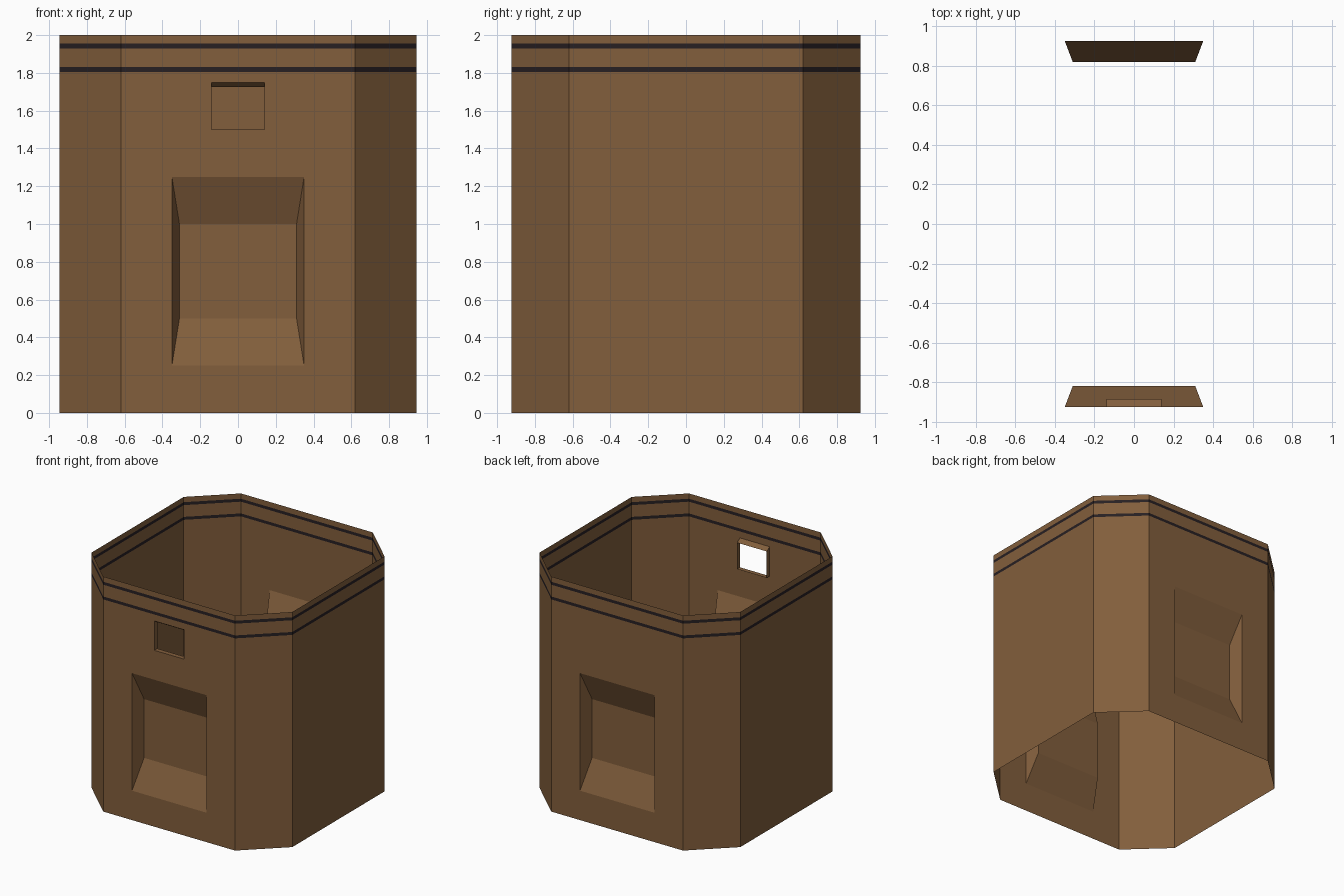
import bpy, bmesh
from mathutils import Vector, Matrix

if "Cube" in bpy.data.objects:
    bpy.data.objects.remove(bpy.data.objects["Cube"])


def material(name, col):
    m = bpy.data.materials.new(name)
    m.diffuse_color = (*col, 1)
    m.use_nodes = True
    m.node_tree.nodes["Principled BSDF"].inputs["Base Color"].default_value = m.diffuse_color
    return m


BROWN = material("brown wood", (0.223, 0.112, 0.045))
DARK = material("dark band", (0.020, 0.014, 0.016))

W, D = 0.945, 0.925          # half width and half depth
C = 0.62                     # where the corner cuts begin
BANDS = [(1.805, 1.83), (1.93, 1.955)]
LEVELS = [0, 1.805, 1.83, 1.93, 1.955, 2]


def panel(bm, a, b, holes=()):
    """Outward-facing wall from a to b; holes are (half width, z0, z1)."""
    a, b = Vector((*a, 0)), Vector((*b, 0))
    half = (b - a).length / 2
    us = sorted({-half, half} | {s * h[0] for h in holes for s in (-1, 1)})
    zs = sorted(set(LEVELS) | {z for h in holes for z in h[1:]})
    mid, d = (a + b) / 2, (b - a).normalized()
    for u0, u1 in zip(us, us[1:]):
        for z0, z1 in zip(zs, zs[1:]):
            u, z = (u0 + u1) / 2, (z0 + z1) / 2
            if any(abs(u) < h and lo < z < hi for h, lo, hi in holes):
                continue
            f = bm.faces.new([bm.verts.new(mid + d * p + Vector((0, 0, q)))
                              for p, q in ((u0, z0), (u1, z0), (u1, z1), (u0, z1))])
            f.material_index = int(any(lo < z < hi for lo, hi in BANDS))


def recess(bm, outer, inner, y_in, closed, turn):
    """Sloped pocket in the front wall; turn rotates it to the back."""
    def ring(r, y):
        h, lo, hi = r
        return [bm.verts.new(turn @ Vector(p)) for p in
                ((-h, y, lo), (h, y, lo), (h, y, hi), (-h, y, hi))]
    o, i = ring(outer, -D), ring(inner, y_in)
    for k in range(4):
        n = (k + 1) % 4
        bm.faces.new((o[k], o[n], i[n], i[k]))
    if closed:
        bm.faces.new(i)


def finish(bm, name):
    bmesh.ops.remove_doubles(bm, verts=bm.verts, dist=0.0001)
    me = bpy.data.meshes.new(name)
    bm.to_mesh(me)
    bm.free()
    me.materials.append(BROWN)
    me.materials.append(DARK)
    bpy.context.collection.objects.link(bpy.data.objects.new(name, me))


POCKET, POCKET_IN = (0.35, 0.25, 1.25), (0.31, 0.5, 1.0)
WINDOW, WINDOW_IN = (0.14, 1.5, 1.75), (0.14, 1.5, 1.725)

# eight-sided open shell with dark bands near the top
bm = bmesh.new()
pts = [(-C, -D), (C, -D), (W, -C), (W, C), (C, D), (-C, D), (-W, C), (-W, -C)]
holes = {0: (POCKET, WINDOW), 4: (POCKET,)}
for k in range(8):
    panel(bm, pts[k], pts[(k + 1) % 8], holes.get(k, ()))
finish(bm, "octagonal_shell")

# sloped pockets on the front and back walls
for name, angle in (("front_pocket", 0), ("back_pocket", 3.14159265)):
    bm = bmesh.new()
    recess(bm, POCKET, POCKET_IN, -0.82, True, Matrix.Rotation(angle, 3, 'Z'))
    finish(bm, name)

# open window frame above the front pocket
bm = bmesh.new()
recess(bm, WINDOW, WINDOW_IN, -0.885, False, Matrix.Identity(3))
finish(bm, "window_frame")
